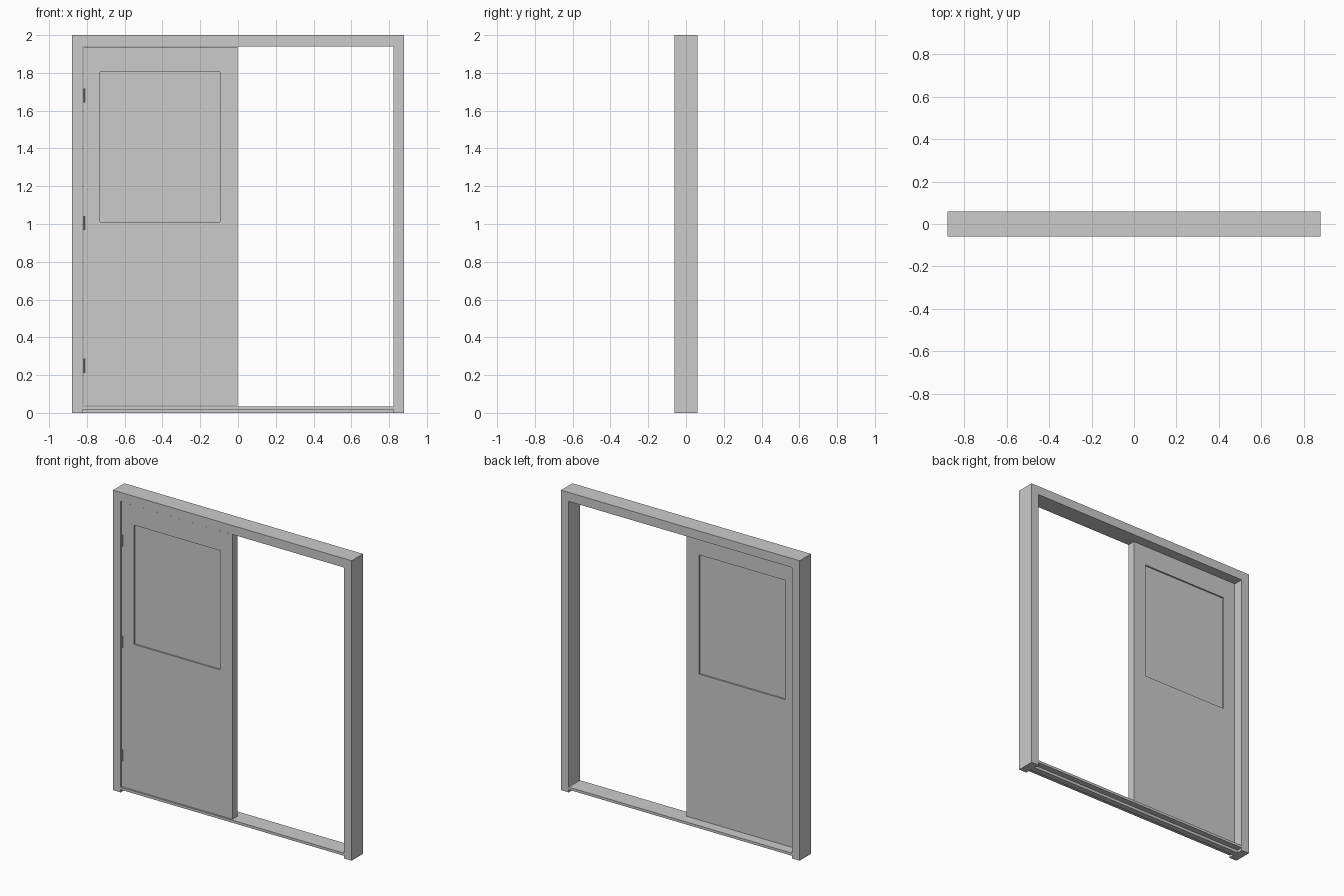
import bpy
import bmesh

if "Cube" in bpy.data.objects:
    bpy.data.objects.remove(bpy.data.objects["Cube"], do_unlink=True)

# One plain grey for every part
grey = bpy.data.materials.new("plain grey")
grey.use_nodes = True
colour = (0.6, 0.6, 0.6, 1)
grey.diffuse_color = colour
grey.node_tree.nodes["Principled BSDF"].inputs["Base Color"].default_value = colour

W, D, H = 0.88, 0.06, 2.0          # half width, half depth, height of frame
IN_X, IN_BOTTOM, IN_TOP = 0.823, 0.035, 1.94


def finish(name, bm):
    bmesh.ops.recalc_face_normals(bm, faces=bm.faces)
    mesh = bpy.data.meshes.new(name)
    bm.to_mesh(mesh)
    bm.free()
    mesh.materials.append(grey)
    obj = bpy.data.objects.new(name, mesh)
    bpy.context.collection.objects.link(obj)
    return obj


def prism(name, outline, axis, lo, hi):
    """Extrude a closed outline along the x or y axis."""
    bm = bmesh.new()
    place = (lambda a, b: (lo, a, b)) if axis == "x" else (lambda a, b: (a, lo, b))
    face = bm.faces.new([bm.verts.new(place(a, b)) for a, b in outline])
    new = bmesh.ops.extrude_face_region(bm, geom=[face])["geom"]
    shift = (hi - lo, 0, 0) if axis == "x" else (0, hi - lo, 0)
    bmesh.ops.translate(bm, verts=[g for g in new if isinstance(g, bmesh.types.BMVert)], vec=shift)
    return finish(name, bm)


# Jambs and header as one upside-down U
prism("door_frame",
      [(-W, 0), (-IN_X, 0), (-IN_X, IN_TOP), (IN_X, IN_TOP),
       (IN_X, 0), (W, 0), (W, H), (-W, H)], "y", -D, D)

# Threshold: full-depth tread on a narrower foot
TREAD, FOOT = 0.018, 0.02
prism("threshold",
      [(-D, IN_BOTTOM), (-D, TREAD), (-FOOT, TREAD), (-FOOT, 0),
       (FOOT, 0), (FOOT, TREAD), (D, TREAD), (D, IN_BOTTOM)], "x", -IN_X, IN_X)

# Door leaf: a grid of panels whose window cell is sunk on both faces
xs = (-0.819, -0.73, -0.095, -0.003)
zs = (0.038, 1.01, 1.805, 1.937)
FRONT, BACK, SINK = -0.055, -0.003, 0.01
bm = bmesh.new()
for y in (FRONT, BACK):
    grid = [[bm.verts.new((x, y, z)) for x in xs] for z in zs]
    for i in range(3):
        for j in range(3):
            face = bm.faces.new((grid[i][j], grid[i][j + 1], grid[i + 1][j + 1], grid[i + 1][j]))
            if i == j == 1:
                window = face
    sunk = bmesh.ops.extrude_face_region(bm, geom=[window])["geom"]
    bmesh.ops.delete(bm, geom=[window], context="FACES_ONLY")
    bmesh.ops.translate(bm, verts=[g for g in sunk if isinstance(g, bmesh.types.BMVert)],
                        vec=(0, SINK if y == FRONT else -SINK, 0))
rim = [e for e in bm.edges if e.is_boundary]
bmesh.ops.bridge_loops(bm, edges=rim)
finish("door_leaf", bm)

# Three hinge barrels along the hung edge
for name, z in (("lower", 0.25), ("middle", 1.005), ("upper", 1.68)):
    bpy.ops.mesh.primitive_cylinder_add(vertices=12, radius=0.005, depth=0.076,
                                        location=(-0.816, FRONT, z))
    hinge = bpy.context.object
    hinge.name = name + "_hinge"
    hinge.data.materials.append(grey)
    bpy.ops.object.shade_smooth_by_angle()
